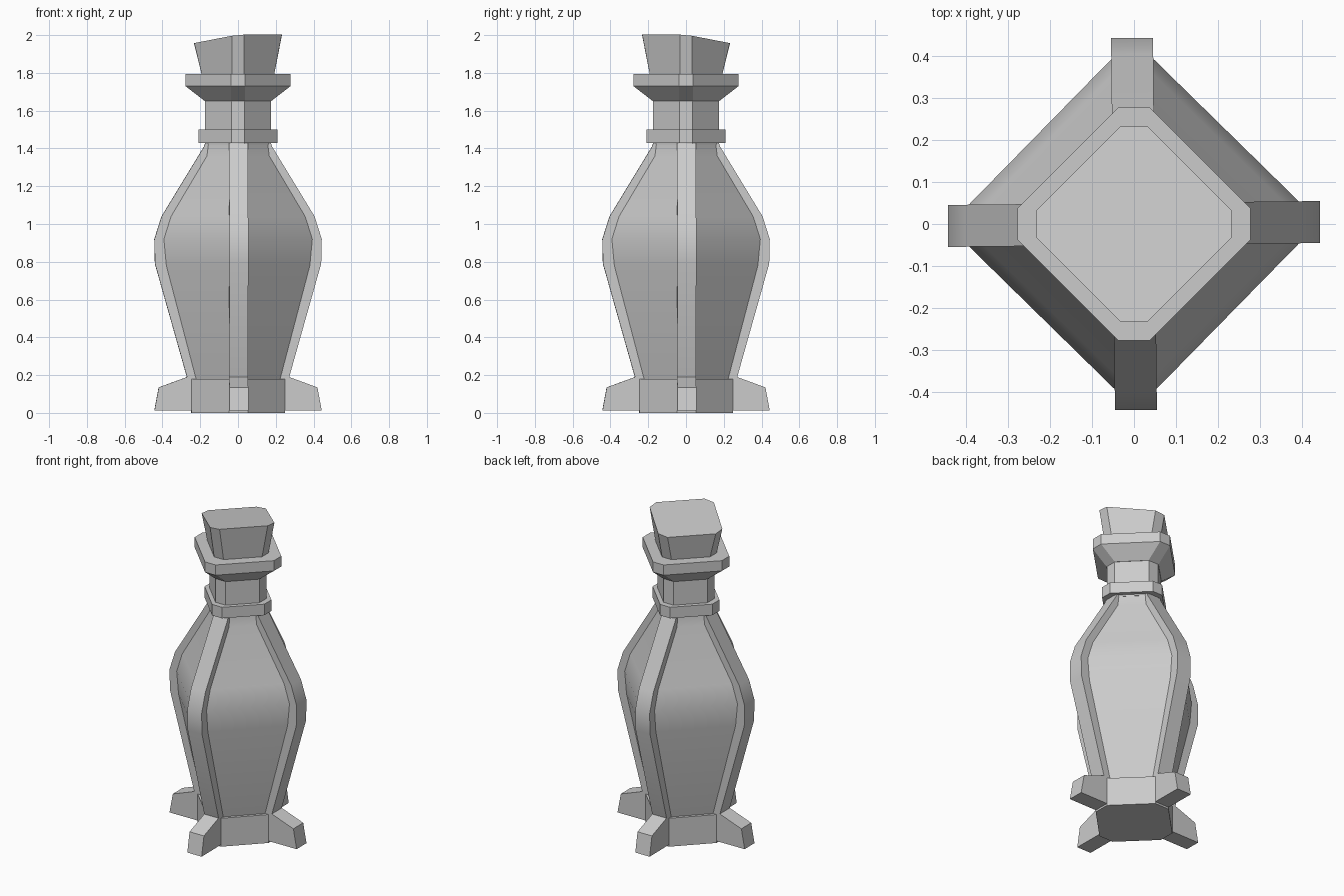
import bpy, bmesh, math
from mathutils import Matrix

cube = bpy.data.objects.get("Cube")
if cube:
    bpy.data.objects.remove(cube)

# Single stone-grey material
grey = bpy.data.materials.new("plain grey")
grey.use_nodes = True
COLOUR = (0.6, 0.6, 0.6, 1)
grey.diffuse_color = COLOUR
grey.node_tree.nodes["Principled BSDF"].inputs["Base Color"].default_value = COLOUR


def finish(name, bm, smooth=False, turn=0.0):
    bmesh.ops.rotate(bm, verts=bm.verts, matrix=Matrix.Rotation(turn, 3, 'Z'))
    bmesh.ops.recalc_face_normals(bm, faces=bm.faces)
    mesh = bpy.data.meshes.new(name)
    bm.to_mesh(mesh)
    bm.free()
    mesh.materials.append(grey)
    obj = bpy.data.objects.new(name, mesh)
    bpy.context.collection.objects.link(obj)
    if smooth:
        bpy.ops.object.select_all(action='DESELECT')
        obj.select_set(True)
        bpy.context.view_layer.objects.active = obj
        bpy.ops.object.shade_smooth_by_angle(angle=math.radians(30))
    return obj


def diamond_loft(name, profile, corner, smooth=False, turn=0.0, tilt=0.0):
    """Loft a diamond with cut corners through (reach, height) pairs."""
    bm = bmesh.new()
    rings = []
    for reach, z in profile:
        ring = []
        for q in range(4):
            c, s = round(math.cos(q * math.pi / 2)), round(math.sin(q * math.pi / 2))
            for side in (-corner, corner):
                ring.append(bm.verts.new((c * reach - s * side, s * reach + c * side, z)))
        rings.append(ring)
    for low, high in zip(rings, rings[1:]):
        for i in range(8):
            j = (i + 1) % 8
            bm.faces.new((low[i], low[j], high[j], high[i]))
    bm.faces.new(rings[0][::-1])
    bm.faces.new(rings[-1])
    for v in rings[-1]:
        v.co.z += tilt * (v.co.x - v.co.y)
    return finish(name, bm, smooth, turn)


def side_slab(name, outline, width, turn, smooth=False):
    """Extrude an outline in the x-z plane across y, then swing it round."""
    bm = bmesh.new()
    face = bm.faces.new([bm.verts.new((x, -width / 2, z)) for x, z in outline])
    out = bmesh.ops.extrude_face_region(bm, geom=[face])
    moved = [g for g in out["geom"] if isinstance(g, bmesh.types.BMVert)]
    bmesh.ops.translate(bm, verts=moved, vec=(0, width, 0))
    return finish(name, bm, smooth, turn)


TWIST = math.radians(0.6)

# Base block and bulging body
diamond_loft("base", [(0.247, 0), (0.247, 0.18)], 0.05, turn=TWIST)
body_profile = [(0.22, 0.17), (0.38, 0.78), (0.393, 0.92),
                (0.355, 1.04), (0.165, 1.36), (0.155, 1.44)]
diamond_loft("body", body_profile, 0.05, smooth=True, turn=TWIST)

# Neck, collar, flared lip
diamond_loft("neck", [(0.175, 1.42), (0.175, 1.66)], 0.035)
diamond_loft("collar", [(0.21, 1.43), (0.21, 1.5)], 0.035)
diamond_loft("lip", [(0.175, 1.65), (0.278, 1.73), (0.278, 1.795)], 0.037)

# Stopper with slanted top
diamond_loft("stopper", [(0.19, 1.785), (0.232, 1.977)], 0.033, tilt=0.0965)

# Four corner ribs and feet
rib_outer = [(0.265, 0.17), (0.44, 0.79), (0.443, 0.92), (0.405, 1.04),
             (0.18, 1.41), (0.17, 1.44)]
rib_outline = rib_outer + [(x - 0.12, z) for x, z in reversed(rib_outer)]
foot_outline = [(0.15, 0.012), (0.443, 0.012), (0.42, 0.135), (0.27, 0.19), (0.15, 0.19)]
for label, q in (("left", 0), ("back", 1), ("right", 2), ("front", 3)):
    angle = q * math.pi / 2 + TWIST
    side_slab(label + "_rib", rib_outline, 0.1, angle, smooth=True)
    side_slab(label + "_foot", foot_outline, 0.1, angle)
